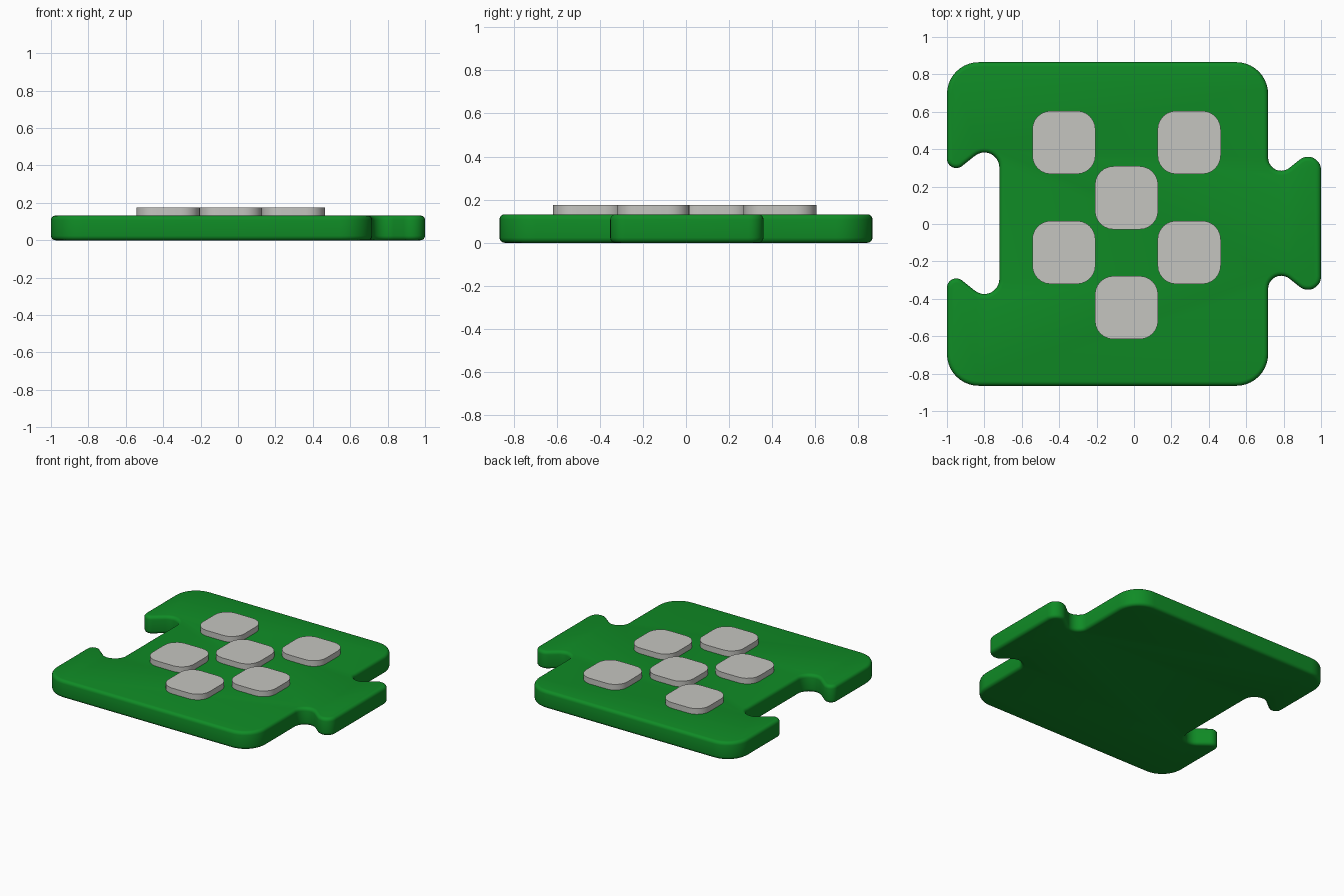
import bpy, bmesh, math
from mathutils import Vector

if "Cube" in bpy.data.objects:
    bpy.data.objects.remove(bpy.data.objects["Cube"])


def material(name, rgb):
    m = bpy.data.materials.new(name)
    m.diffuse_color = (*rgb, 1)
    m.use_nodes = True
    m.node_tree.nodes["Principled BSDF"].inputs["Base Color"].default_value = m.diffuse_color
    return m


green = material("green", (0.005, 0.26, 0.019))
grey = material("light grey", (0.56, 0.56, 0.53))


def fillet(corners, seg):
    """Round each (x, y, radius) corner of a closed outline with a tangent arc."""
    pts = []
    for i, (x, y, r) in enumerate(corners):
        p = Vector((x, y))
        a = (Vector(corners[i - 1][:2]) - p).normalized()
        b = (Vector(corners[(i + 1) % len(corners)][:2]) - p).normalized()
        half = a.angle(b) / 2
        centre = p + (a + b).normalized() * (r / math.sin(half))
        start = p + a * (r / math.tan(half)) - centre
        end = p + b * (r / math.tan(half)) - centre
        sweep = math.pi - 2 * half
        for k in range(seg + 1):
            t = k / seg
            pts.append(centre + (start * math.sin((1 - t) * sweep)
                                 + end * math.sin(t * sweep)) / math.sin(sweep))
    return pts


def slab(name, outline, z0, z1, mat, bevel=0):
    """Extrude an outline and optionally round its top and bottom rims."""
    bm = bmesh.new()
    face = bm.faces.new([bm.verts.new((p.x, p.y, z0)) for p in outline])
    ext = bmesh.ops.extrude_face_region(bm, geom=[face], use_keep_orig=True)
    top = [v for v in ext["geom"] if isinstance(v, bmesh.types.BMVert)]
    bmesh.ops.translate(bm, verts=top, vec=(0, 0, z1 - z0))
    bmesh.ops.recalc_face_normals(bm, faces=bm.faces[:])
    if bevel:
        rims = [e for e in bm.edges if abs(e.verts[0].co.z - e.verts[1].co.z) < 1e-5]
        bmesh.ops.bevel(bm, geom=rims, offset=bevel, segments=4, profile=0.5,
                        affect='EDGES', clamp_overlap=False)
    me = bpy.data.meshes.new(name)
    bm.to_mesh(me)
    bm.free()
    me.materials.append(mat)
    ob = bpy.data.objects.new(name, me)
    bpy.context.collection.objects.link(ob)
    bpy.ops.object.select_all(action='DESELECT')
    ob.select_set(True)
    bpy.context.view_layer.objects.active = ob
    bpy.ops.object.shade_smooth_by_angle(angle=math.radians(40))
    return ob


# Puzzle tile: upper half from the left socket to the right tab, then mirrored
upper = [(-0.72, 0.465, 0.08), (-1.0, 0.241, 0.05), (-1.0, 0.865, 0.17),
         (0.717, 0.865, 0.17), (0.717, 0.205, 0.07), (1.0, 0.431, 0.07)]
SHIFT = 0.004  # the tab and socket sit slightly off centre
corners = upper + [(x, -y, r) for x, y, r in reversed(upper)]
corners = [(x, y + (SHIFT if abs(y) < 0.8 else 0), r) for x, y, r in corners]
slab("puzzle_tile", fillet(corners, 10), 0, 0.132, green, 0.024)

# Raised rounded pads in a staggered pattern
H = 0.169
pad_centres = [(-0.375, 0.436), (0.295, 0.436), (-0.04, 0.14),
               (-0.375, -0.152), (0.295, -0.152), (-0.04, -0.447)]
for i, (cx, cy) in enumerate(pad_centres, 1):
    square = [(cx + sx * H, cy + sy * H, 0.1)
              for sx, sy in ((-1, -1), (1, -1), (1, 1), (-1, 1))]
    slab(f"raised_pad_{i}", fillet(square, 6), 0.12, 0.174, grey)
